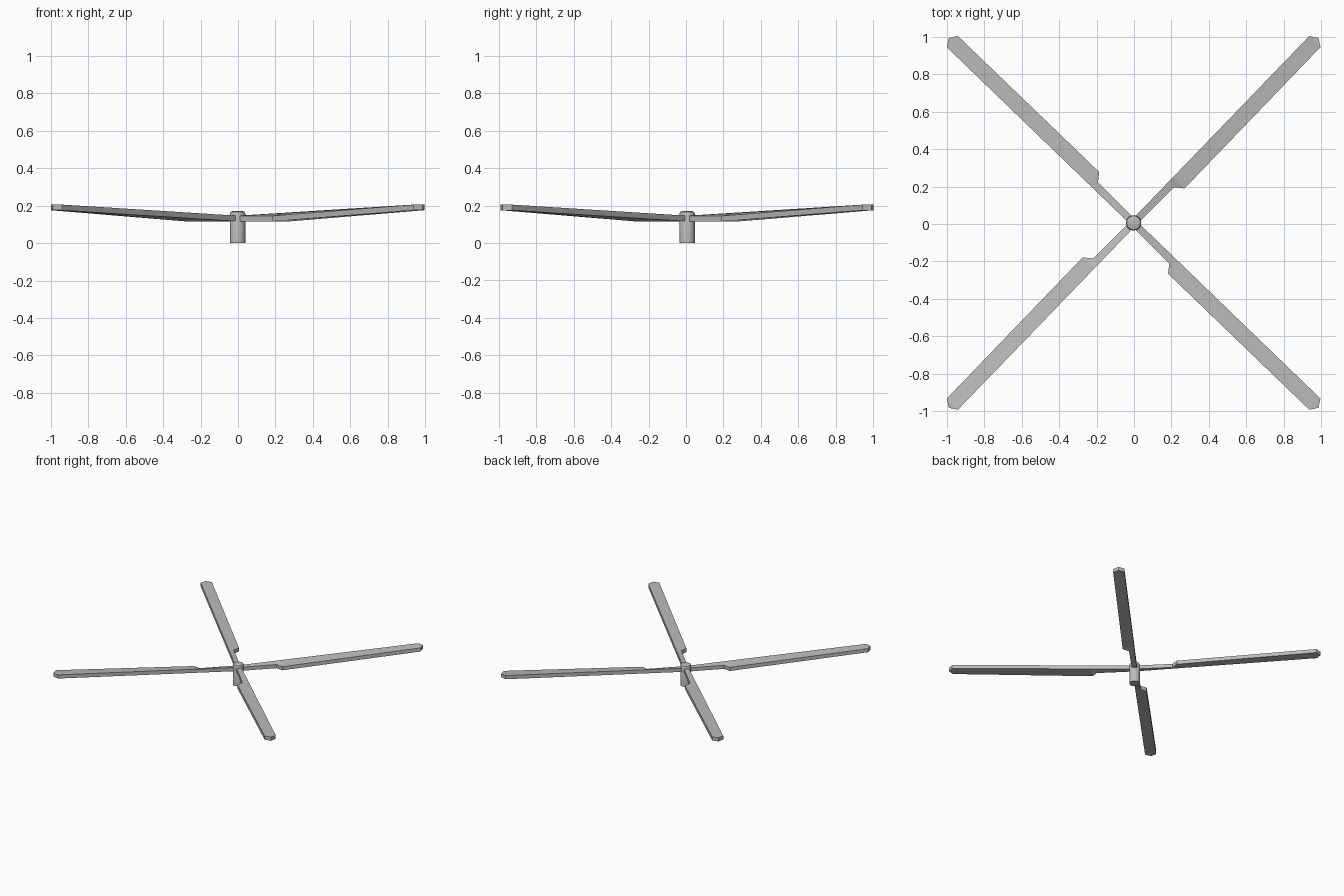
import bpy, bmesh
from math import radians
from mathutils import Matrix, Vector

cube = bpy.data.objects.get("Cube")
if cube:
    bpy.data.objects.remove(cube, do_unlink=True)

CENTRE = Vector((-0.002, 0.006, 0))
HUB_Z, TIP_Z, THICK = 0.115, 0.175, 0.03
TIP_U = 1.368

grey = bpy.data.materials.new("plain_grey")
grey.use_nodes = True
grey.diffuse_color = (0.5, 0.5, 0.5, 1)
grey.node_tree.nodes["Principled BSDF"].inputs["Base Color"].default_value = grey.diffuse_color


def make_object(name, bm):
    bmesh.ops.recalc_face_normals(bm, faces=bm.faces)
    mesh = bpy.data.meshes.new(name)
    bm.to_mesh(mesh)
    bm.free()
    mesh.materials.append(grey)
    obj = bpy.data.objects.new(name, mesh)
    bpy.context.collection.objects.link(obj)
    return obj


def leading(u):
    """Point on the straight leading edge, rising steadily to the tip."""
    t = u / TIP_U
    return (u, 0.018 + 0.024 * t, HUB_Z + (TIP_Z - HUB_Z) * t)


def make_blade(name, angle):
    # Trailing edge: narrow flat arm, notch, then wide rising blade
    trailing = [(0, -0.018, HUB_Z), (0.287, -0.018, HUB_Z),
                (0.322, -0.062, HUB_Z), (TIP_U, -0.042, TIP_Z)]
    front = [leading(p[0]) for p in trailing]
    nose = (1.395, 0, TIP_Z)
    bm = bmesh.new()
    t = [bm.verts.new(p) for p in trailing]
    f = [bm.verts.new(p) for p in front]
    n = bm.verts.new(nose)
    faces = [bm.faces.new((t[i], t[i + 1], f[i + 1], f[i])) for i in range(3)]
    faces.append(bm.faces.new((t[3], n, f[3])))
    # Thicken the underside upward into a solid slab
    top = bmesh.ops.extrude_face_region(bm, geom=faces, use_keep_orig=True)["geom"]
    bmesh.ops.translate(bm, vec=(0, 0, THICK),
                        verts=[g for g in top if isinstance(g, bmesh.types.BMVert)])
    bm.transform(Matrix.Translation(CENTRE) @ Matrix.Rotation(radians(angle), 4, "Z"))
    return make_object(name, bm)


# Four blades on the diagonals
for i, name in enumerate(("back_left", "back_right", "front_right", "front_left")):
    make_blade(name + "_blade", 45 + 90 * i)

# Hub shaft with a chamfered top
bm = bmesh.new()
bmesh.ops.create_cone(bm, cap_ends=True, segments=16, radius1=0.041, radius2=0.041,
                      depth=0.17, matrix=Matrix.Translation(CENTRE + Vector((0, 0, 0.085))))
rim = [e for e in bm.edges if all(v.co.z > 0.16 for v in e.verts)]
bmesh.ops.bevel(bm, geom=rim, offset=0.013, segments=2, profile=0.5, affect="EDGES")
hub = make_object("hub_shaft", bm)

bpy.ops.object.select_all(action="DESELECT")
hub.select_set(True)
bpy.context.view_layer.objects.active = hub
bpy.ops.object.shade_smooth_by_angle(angle=radians(40))
